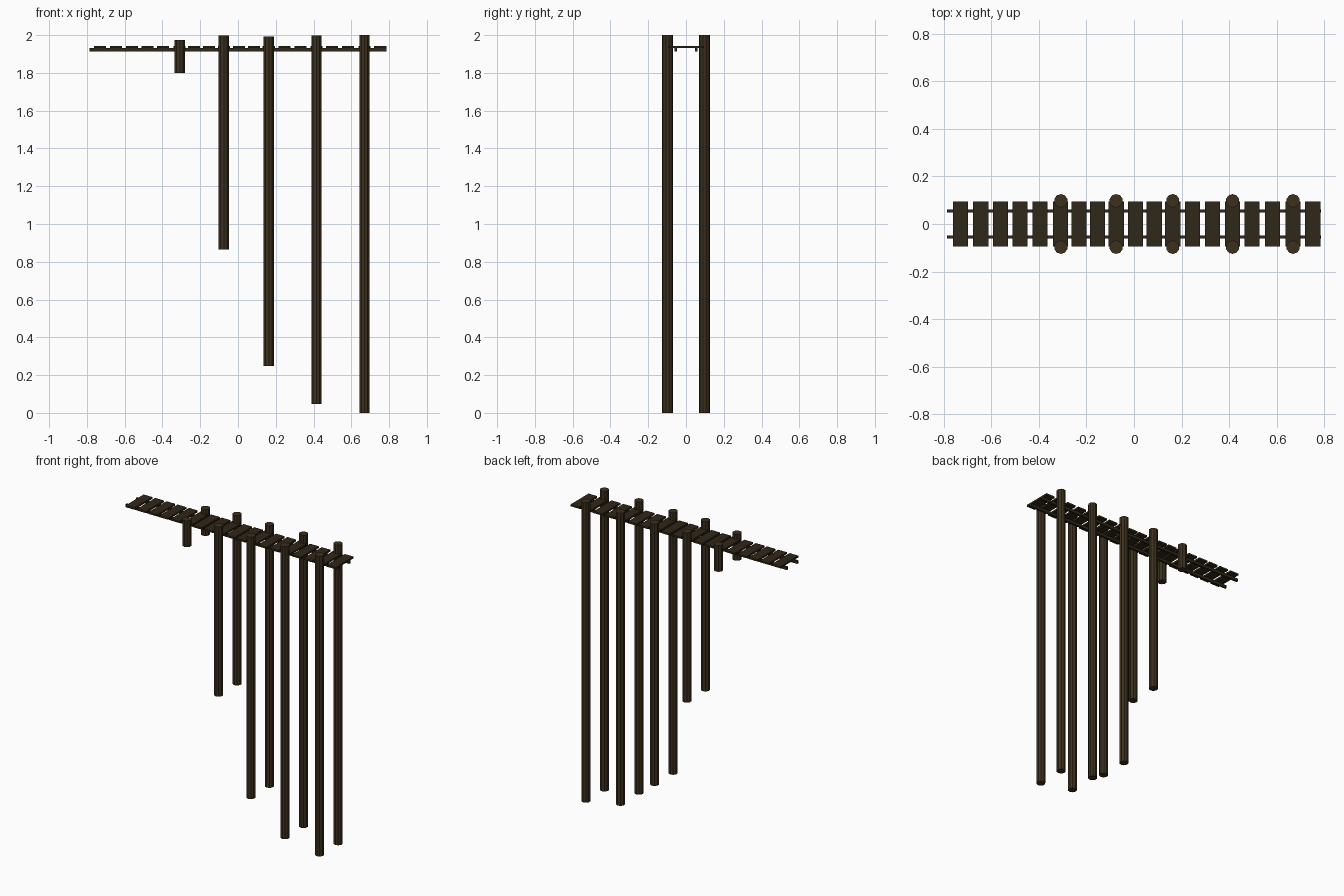
import bpy

if "Cube" in bpy.data.objects:
    bpy.data.objects.remove(bpy.data.objects["Cube"])

def material(name, rgb):
    m = bpy.data.materials.new(name)
    m.diffuse_color = (*rgb, 1)
    m.use_nodes = True
    m.node_tree.nodes["Principled BSDF"].inputs["Base Color"].default_value = m.diffuse_color
    return m

post_wood = material("post_wood", (0.045, 0.030, 0.013))
deck_wood = material("deck_wood", (0.030, 0.020, 0.009))

def box(name, x, y, z, sx, sy, sz):
    bpy.ops.mesh.primitive_cube_add(size=1, location=(x, y, z))
    o = bpy.context.object
    o.name = name
    o.scale = (sx, sy, sz)
    bpy.ops.object.transform_apply(location=False, rotation=False, scale=True)
    o.data.materials.append(deck_wood)

# Paired posts, getting longer toward deep water: x, bottom, top
posts = [(-0.308, 1.80, 1.975), (-0.075, 0.866, 1.997), (0.163, 0.247, 1.993),
         (0.415, 0.047, 1.997), (0.67, 0.0, 2.0)]
for x, z0, z1 in posts:
    for side, y in (("front", -0.0975), ("back", 0.0975)):
        bpy.ops.mesh.primitive_cylinder_add(vertices=10, radius=0.0285, depth=z1 - z0,
                                            location=(x, y, (z0 + z1) / 2))
        o = bpy.context.object
        o.name = side + "_post"
        o.data.materials.append(post_wood)

# Two long rails under the deck
for side, y in (("front", -0.054), ("back", 0.054)):
    box(side + "_rail", 0, y, 1.922, 1.574, 0.013, 0.019)

# Deck planks with slightly uneven spacing
plank_x = [-0.73, -0.645, -0.562, -0.48, -0.396, -0.309, -0.232, -0.154, -0.075, 0.006,
           0.085, 0.163, 0.246, 0.33, 0.415, 0.497, 0.583, 0.67, 0.753]
for x in plank_x:
    box("deck_plank", x, 0, 1.937, 0.064, 0.19, 0.012)
